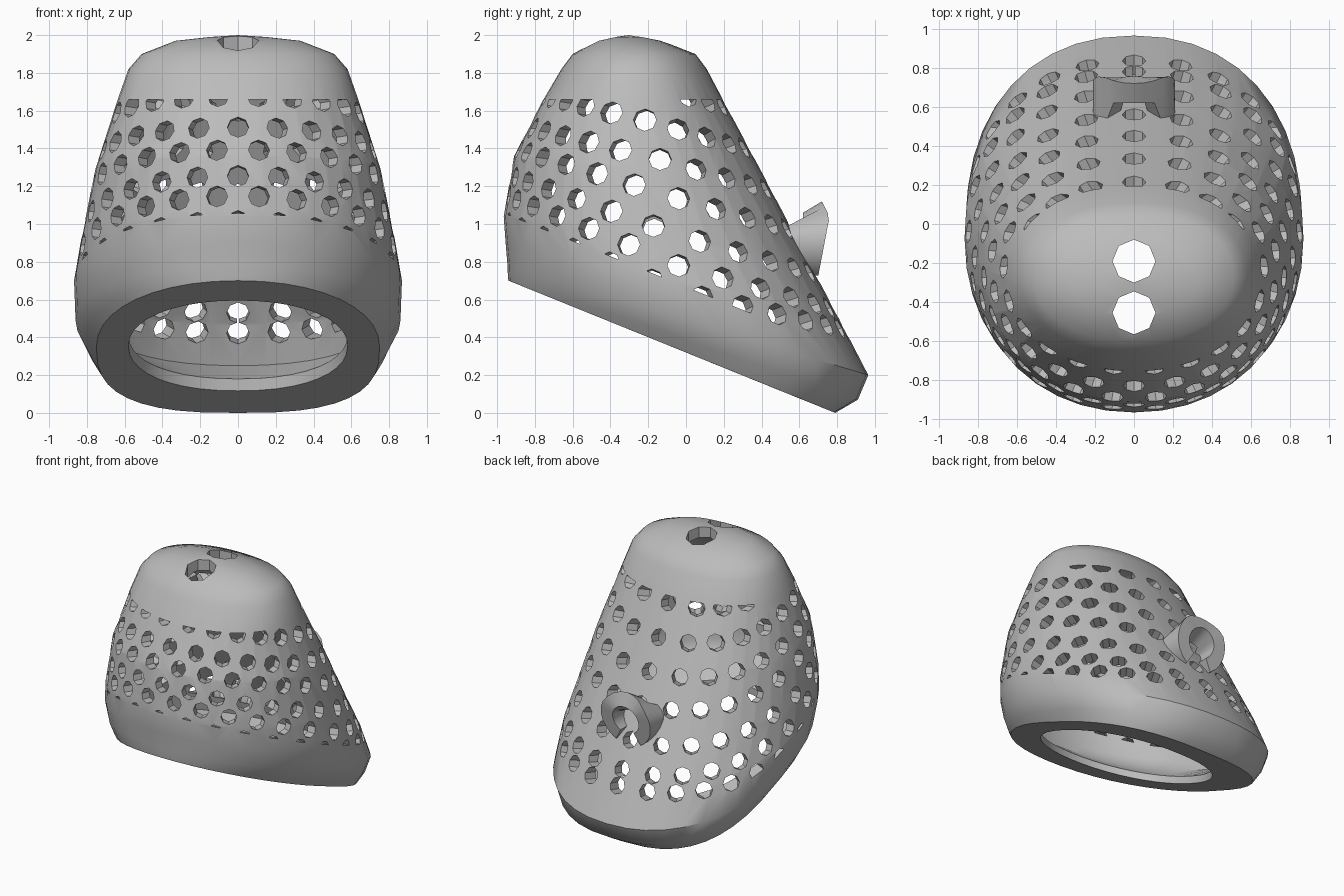
import bpy, bmesh
from math import sin, cos, pi, copysign, radians
from mathutils import Vector, Matrix

old = bpy.data.objects.get("Cube")
if old:
    bpy.data.objects.remove(old, do_unlink=True)

SEG = 40
grey = bpy.data.materials.new("plain_grey")
grey.use_nodes = True
grey.diffuse_color = (0.5, 0.5, 0.5, 1)
grey.node_tree.nodes["Principled BSDF"].inputs["Base Color"].default_value = (0.5, 0.5, 0.5, 1)

# Shell rings from base to crown: front y, front z, back y, back z, half width
OUTER = [
    (-.94, .70, .79, .0, .75), (-.943, .72, .91, .07, .80), (-.945, .78, .965, .2, .86),
    (-.955, .90, .81, .5, .868), (-.965, 1.04, .65, .8, .83), (-.91, 1.36, .43, 1.22, .755),
    (-.76, 1.65, .20, 1.65, .64), (-.66, 1.82, .11, 1.82, .58), (-.6, 1.9, .05, 1.9, .51),
    (-.47, 1.97, -.13, 1.97, .33), (-.38, 1.99, -.22, 1.99, .15),
]
# Inner rings: narrow lip at the opening, then a thin wall
INNER = [(-.68, .595, .50, .117, .58), (-.68, .65, .50, .18, .58), (-.87, .80, .80, .25, .77)]
for i, (yf, zf, yb, zb, w) in enumerate(OUTER):
    if 3 <= i <= 8:
        drop = .07 if i > 7 else .03
        INNER.append((yf + .07, zf - drop, yb - .08, zb - drop, w - .07))
INNER.append((-.42, 1.90, -.18, 1.90, .25))


def ring_point(ring, ang, square):
    """Point on a tilted rounded ring; angle zero is the front."""
    yf, zf, yb, zb, w = ring
    c, s = cos(ang), sin(ang)
    e = .95 if c > 0 else square
    u = copysign(abs(c) ** e, c)
    x = w * copysign(abs(s) ** e, s)
    return Vector((x, (yf + yb) / 2 + u * (yf - yb) / 2, (zf + zb) / 2 + u * (zf - zb) / 2))


def squareness(i):
    return .72 if i == 0 else .82 if i == 1 else .9


def surface(t, ang):
    i = min(int(t), len(OUTER) - 2)
    a = ring_point(OUTER[i], ang, squareness(i))
    return a.lerp(ring_point(OUTER[i + 1], ang, squareness(i + 1)), t - i)


def make_object(name, bm):
    bmesh.ops.recalc_face_normals(bm, faces=bm.faces[:])
    mesh = bpy.data.meshes.new(name)
    bm.to_mesh(mesh)
    bm.free()
    ob = bpy.data.objects.new(name, mesh)
    mesh.materials.append(grey)
    bpy.context.collection.objects.link(ob)
    return ob


# Perforated shell: inner and outer skins joined around the opening
bm = bmesh.new()
angles = [2 * pi * k / SEG for k in range(SEG)]
loops = []
for r in reversed(INNER):
    loops.append([bm.verts.new(ring_point(r, a, .9)) for a in angles])
for i, r in enumerate(OUTER):
    loops.append([bm.verts.new(ring_point(r, a, squareness(i))) for a in angles])
for lo, hi in zip(loops, loops[1:]):
    for k in range(SEG):
        n = (k + 1) % SEG
        bm.faces.new((lo[k], lo[n], hi[n], hi[k]))
for loop, tip in ((loops[0], (0, -.3, 1.92)), (loops[-1], (0, -.3, 2.0))):
    top = bm.verts.new(tip)
    for k in range(SEG):
        bm.faces.new((loop[k], loop[(k + 1) % SEG], top))
shell = make_object("shell", bm)

# Limits of the perforated band: point and outward normal
BAND = (((0, 0, 1.66), (0, 0, 1)), ((0, 0, .667), (0, -.405, -1)))


def add_cutter(bm, centre, direction, radius, depth, limits=()):
    """Eight-sided closed prism, trimmed by the limit planes."""
    rot = direction.to_track_quat('Z', 'Y').to_matrix().to_4x4()
    part = bmesh.new()
    bmesh.ops.create_cone(part, cap_ends=True, segments=8, radius1=radius, radius2=radius,
                          depth=depth, matrix=Matrix.Translation(centre) @ rot)
    for point, normal in limits:
        bmesh.ops.bisect_plane(part, geom=part.verts[:] + part.edges[:] + part.faces[:],
                               plane_co=point, plane_no=Vector(normal).normalized(),
                               clear_outer=True)
    if len(part.verts) > 5:
        corners = [bm.verts.new(v.co) for v in part.verts]
        bmesh.ops.convex_hull(bm, input=corners)
    part.free()


# Side holes: each row starts at the back centre and has one hole more than the row above
bm = bmesh.new()
for row, level in enumerate((1.68, 1.49, 1.305, 1.125, .93, .77, .63)):
    count = 20 + row
    for k in range(count):
        ang = pi + 2 * pi * k / count
        front_slope = .25 + .05 * max(min(row, 5) - 2, 0)
        slope = front_slope if cos(ang) > 0 else .22 if row == 6 else .28
        lo, hi = 1.0, 9.0
        for _ in range(30):
            mid = (lo + hi) / 2
            p = surface(mid, ang)
            if p.z + slope * p.y < level:
                lo = mid
            else:
                hi = mid
        if p.z > 1.71 or p.z < .62 - .405 * p.y:
            continue
        out = Vector((p.x, p.y + .15, 0)).normalized()
        out.z = .12 if cos(ang) > -.3 else .25
        add_cutter(bm, p, out.normalized(), .056 if cos(ang) > .5 else .06, .28, BAND)
# Two crown holes
for y in (-.19, -.455):
    add_cutter(bm, Vector((0, y, 1.95)), Vector((0, 0, 1)), .11, .4)
cutter = make_object("hole_cutter", bm)
cutter.hide_render = True

mod = shell.modifiers.new("holes", 'BOOLEAN')
mod.operation = 'DIFFERENCE'
mod.solver = 'EXACT'
mod.use_self = True
mod.object = cutter
bpy.context.view_layer.objects.active = shell
bpy.ops.object.modifier_apply(modifier=mod.name)
bpy.data.objects.remove(cutter, do_unlink=True)

# Horseshoe catch on the back: two legs reach the shell, the arch stands clear of it
bm = bmesh.new()
STEPS = 20
sections = []
for k in range(STEPS + 1):
    deg = -60 + 300 * k / STEPS
    a = radians(deg)
    quad = []
    for radius, rear in ((.21, False), (.21, True), (.11, True), (.11, False)):
        x, z = radius * cos(a), .91 + radius * sin(a)
        if rear:
            y = .76 - (.19 * (1.04 - z) if z < 1.04 else .5 * (z - 1.04))
        elif 58 < deg < 122:
            z -= .06
            y = .62
        else:
            z -= .12 * max(sin(a), 0)
            y = min(.92 - .526 * (z - .2) - .25 * x * x, .67)
        quad.append(bm.verts.new((x, y, z)))
    sections.append(quad)
for a, b in zip(sections, sections[1:]):
    for j in range(4):
        n = (j + 1) % 4
        bm.faces.new((a[j], a[n], b[n], b[j]))
bm.faces.new(sections[0])
bm.faces.new(sections[-1])
catch = make_object("back_catch", bm)

# Smooth shading with crisp edges
for ob in (shell, catch):
    bpy.ops.object.select_all(action='DESELECT')
    ob.select_set(True)
    bpy.context.view_layer.objects.active = ob
    bpy.ops.object.shade_smooth_by_angle(angle=radians(38))
